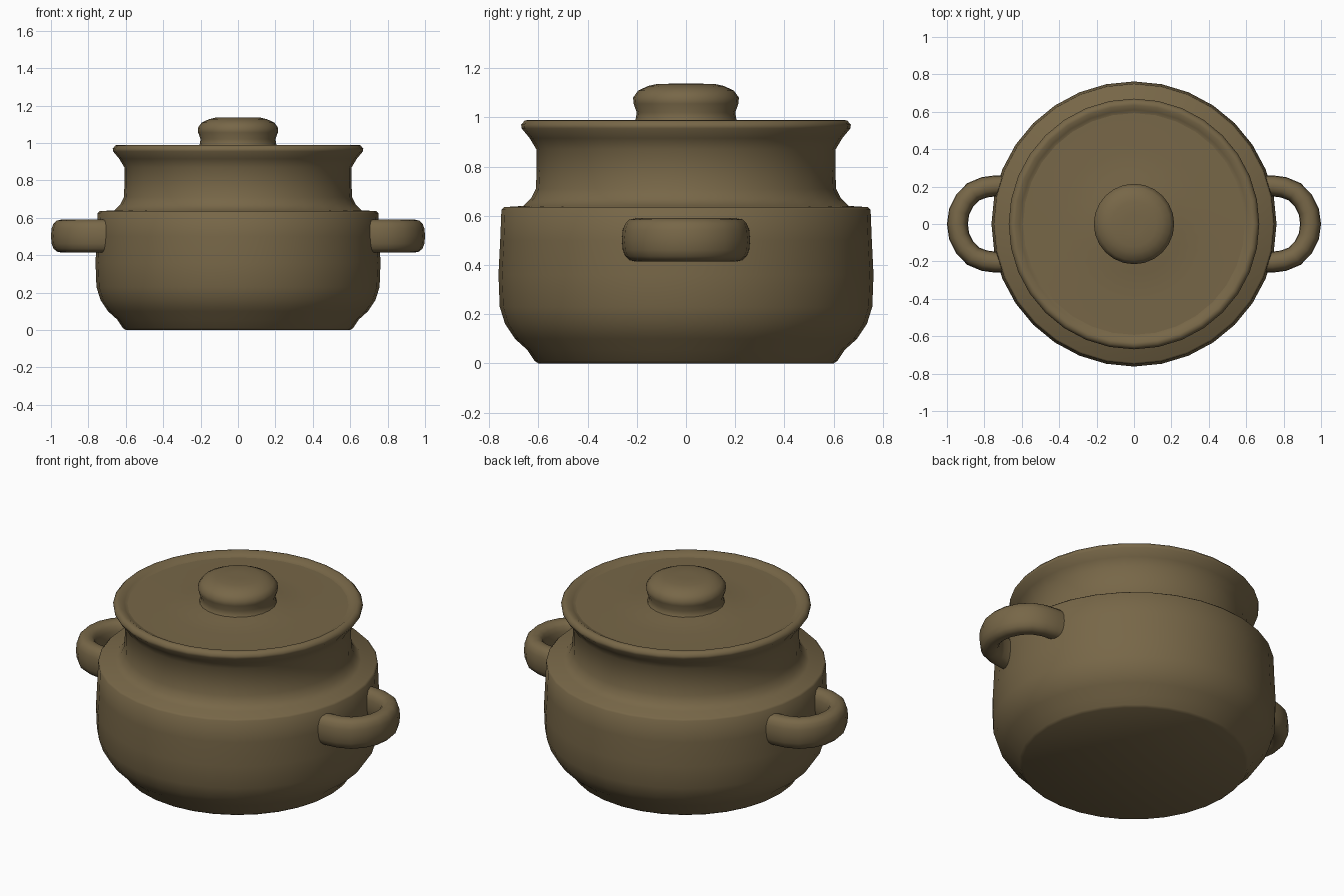
import bpy, bmesh, math
from mathutils import Vector

if "Cube" in bpy.data.objects:
    bpy.data.objects.remove(bpy.data.objects["Cube"])

clay = bpy.data.materials.new("brown_clay")
clay.diffuse_color = (0.185, 0.135, 0.064, 1)
clay.use_nodes = True
clay.node_tree.nodes["Principled BSDF"].inputs["Base Color"].default_value = clay.diffuse_color


def finish(name, bm, angle=50):
    bmesh.ops.recalc_face_normals(bm, faces=bm.faces)
    me = bpy.data.meshes.new(name)
    bm.to_mesh(me)
    bm.free()
    me.materials.append(clay)
    ob = bpy.data.objects.new(name, me)
    bpy.context.collection.objects.link(ob)
    bpy.ops.object.select_all(action='DESELECT')
    ob.select_set(True)
    bpy.context.view_layer.objects.active = ob
    bpy.ops.object.shade_smooth_by_angle(angle=math.radians(angle))
    return ob


def skin(bm, rings, loop=True):
    for a, b in zip(rings, rings[1:]):
        n = len(a)
        for i in range(n):
            j = (i + 1) % n
            bm.faces.new((a[i], a[j], b[j], b[i]))
    bm.faces.new(rings[0][::-1])
    bm.faces.new(rings[-1])


def lathe(name, profile, n=32, angle=50):
    bm = bmesh.new()
    rings = [[bm.verts.new((r * math.cos(2 * math.pi * i / n),
                            r * math.sin(2 * math.pi * i / n), z))
              for i in range(n)] for r, z in profile]
    skin(bm, rings)
    return finish(name, bm, angle)


# Pot: foot, rounded belly, flat shoulder, neck and flared rim
lathe("pot_body", [
    (0.60, 0.0), (0.615, 0.01), (0.645, 0.055), (0.695, 0.10), (0.735, 0.16),
    (0.757, 0.23), (0.762, 0.36), (0.755, 0.50), (0.75, 0.625), (0.74, 0.635),
    (0.66, 0.64), (0.63, 0.67), (0.61, 0.71), (0.607, 0.78), (0.608, 0.87),
    (0.635, 0.915), (0.668, 0.955), (0.67, 0.97), (0.655, 0.987),
    (0.635, 0.99), (0.61, 0.975), (0.59, 0.967)])

# Lid: shallow disc rising gently to the knob
lathe("lid", [(0.60, 0.94), (0.60, 0.968), (0.40, 0.970), (0.26, 0.976), (0.19, 0.99)])

# Knob: rounded button
lathe("lid_knob", [
    (0.22, 0.97), (0.205, 0.99), (0.20, 1.02), (0.213, 1.055), (0.215, 1.08),
    (0.195, 1.108), (0.155, 1.127), (0.12, 1.135), (0.05, 1.137)], 24)


# Loop handle: oval section swept along a horizontal arc
def handle(name, side):
    half = [(0.66, 0.205), (0.74, 0.204), (0.80, 0.196), (0.86, 0.172),
            (0.905, 0.125), (0.935, 0.065)]
    path = [Vector(p) for p in half + [(0.944, 0)] + [(x, -y) for x, y in half[::-1]]]
    bm = bmesh.new()
    rings = []
    for k, p in enumerate(path):
        t = (path[min(k + 1, len(path) - 1)] - path[max(k - 1, 0)]).normalized()
        nrm = Vector((-t.y, t.x))
        ring = []
        for i in range(16):
            a = 2 * math.pi * i / 16
            c, s = math.cos(a), math.sin(a)
            u = 0.056 * math.copysign(abs(c) ** 0.8, c)
            w = 0.088 * math.copysign(abs(s) ** 0.8, s)
            q = p + nrm * u
            ring.append(bm.verts.new((side * q.x, q.y, 0.502 + w)))
        rings.append(ring)
    skin(bm, rings)
    finish(name, bm, 60)


for label, side in (("left", -1), ("right", 1)):
    handle("handle_" + label, side)
